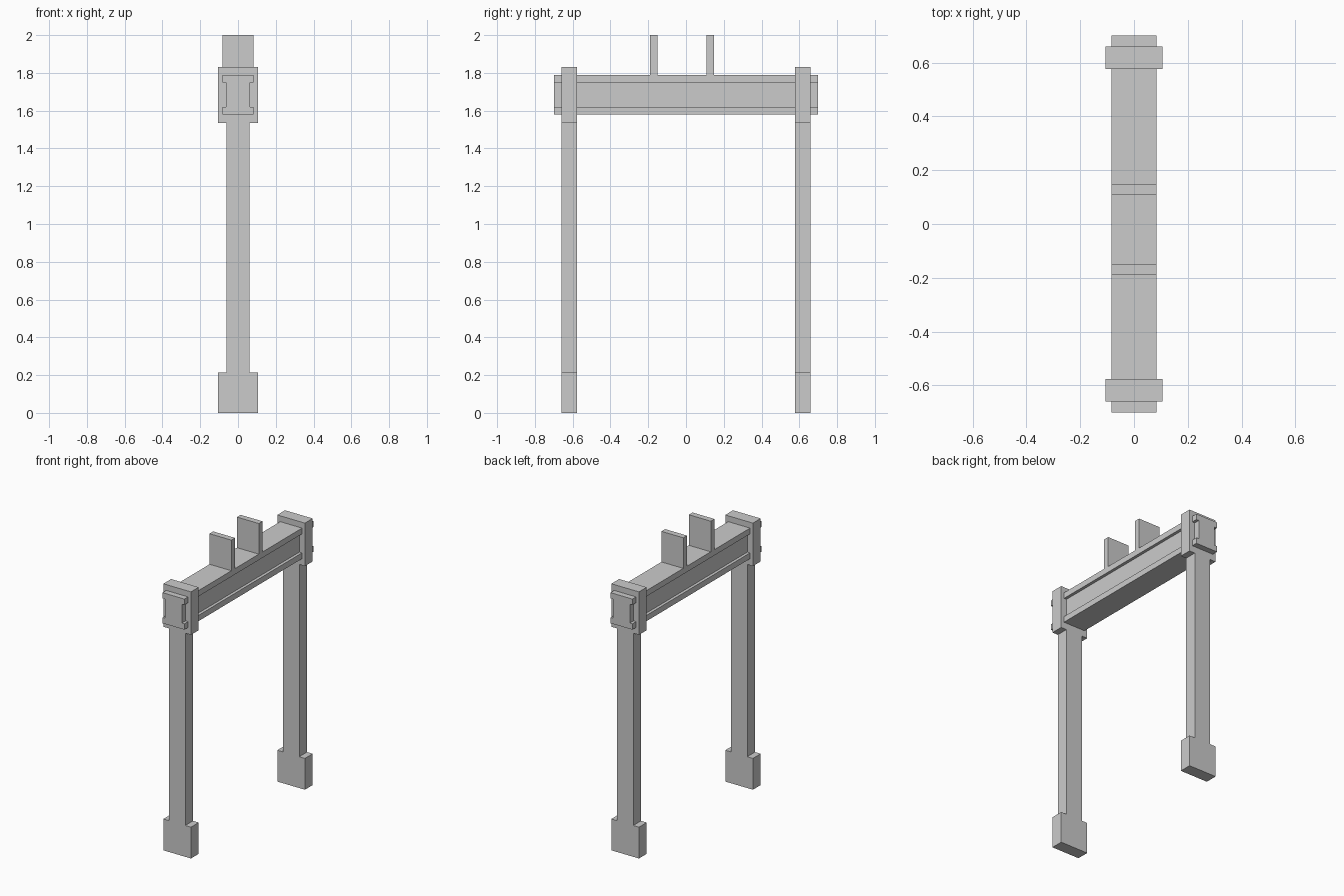
import bpy

if "Cube" in bpy.data.objects:
    bpy.data.objects.remove(bpy.data.objects["Cube"])


def extrude_profile(name, pts, y0, y1):
    """Mirror a half profile (x, z) across x = 0 and extrude it along y."""
    outline = pts + [(-x, z) for x, z in reversed(pts)]
    n = len(outline)
    verts = [(x, y, z) for y in (y0, y1) for x, z in outline]
    faces = [tuple(range(n)), tuple(range(2 * n - 1, n - 1, -1))]
    faces += [(i, i + n, (i + 1) % n + n, (i + 1) % n) for i in range(n)]
    mesh = bpy.data.meshes.new(name)
    mesh.from_pydata(verts, [], faces)
    mesh.update()
    obj = bpy.data.objects.new(name, mesh)
    bpy.context.collection.objects.link(obj)
    return obj


# Posts with a wide foot and a wide head
post = [(0.105, 0), (0.105, 0.215), (0.062, 0.215),
        (0.062, 1.535), (0.105, 1.535), (0.105, 1.83)]
extrude_profile("front_post", post, -0.66, -0.576)
extrude_profile("back_post", post, 0.576, 0.66)

# I-shaped cross beam running through both heads
beam = [(0.083, 1.58), (0.083, 1.62), (0.063, 1.62),
        (0.063, 1.75), (0.083, 1.75), (0.083, 1.79)]
extrude_profile("cross_beam", beam, -0.70, 0.70)

# Upright plates on top of the beam
plate = [(0.083, 1.79), (0.083, 2.0)]
extrude_profile("front_plate", plate, -0.19, -0.15)
extrude_profile("back_plate", plate, 0.108, 0.148)
